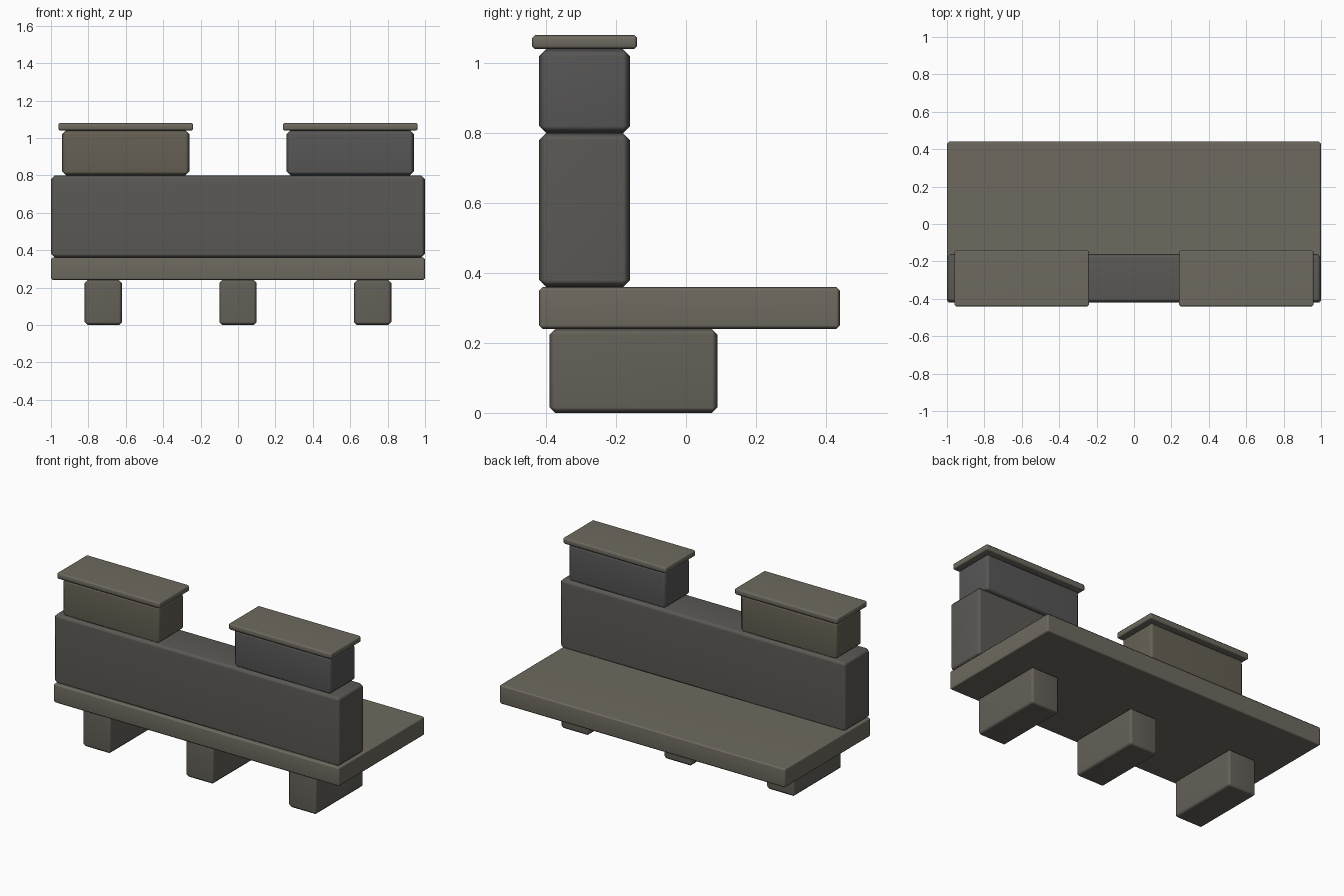
import bpy

if "Cube" in bpy.data.objects:
    bpy.data.objects.remove(bpy.data.objects["Cube"])


def paint(name, color):
    mat = bpy.data.materials.new(name)
    mat.diffuse_color = (*color, 1)
    mat.use_nodes = True
    mat.node_tree.nodes["Principled BSDF"].inputs["Base Color"].default_value = mat.diffuse_color
    return mat


STONE = paint("warm_stone", (0.155, 0.143, 0.115))
DARK = paint("dark_stone", (0.105, 0.099, 0.089))
FOOT = paint("foot_stone", (0.128, 0.117, 0.099))
BROWN = paint("brown_stone", (0.130, 0.117, 0.088))
SLATE = paint("slate", (0.096, 0.093, 0.092))


def block(name, x, y, z, bevel, mat):
    """Chamfered box spanning the given (min, max) ranges."""
    spans = (x, y, z)
    bpy.ops.mesh.primitive_cube_add(size=1, location=[(a + b) / 2 for a, b in spans])
    ob = bpy.context.object
    ob.name = name
    ob.scale = [b - a for a, b in spans]
    bpy.ops.object.transform_apply(location=False, rotation=False, scale=True)
    ob.data.materials.append(mat)
    bpy.ops.object.shade_smooth()
    mod = ob.modifiers.new("edge_chamfer", "BEVEL")
    mod.width = bevel
    mod.segments = 1
    # Keep the broad faces shading flat
    ob.modifiers.new("flat_faces", "WEIGHTED_NORMAL")
    return ob


# Seat slab and long backrest
block("seat", (-1, 1), (-0.42, 0.44), (0.24, 0.36), 0.01, STONE)
block("backrest", (-1, 1), (-0.42, -0.16), (0.36, 0.80), 0.02, DARK)

# Three supporting feet
for label, cx in (("left", -0.72), ("middle", 0), ("right", 0.72)):
    block(f"{label}_foot", (cx - 0.1, cx + 0.1), (-0.39, 0.09), (0, 0.24), 0.016, FOOT)

# Pair of upper blocks with overhanging caps
for label, cx, mat in (("left", -0.6, BROWN), ("right", 0.6, SLATE)):
    block(f"{label}_upper_block", (cx - 0.34, cx + 0.34), (-0.42, -0.16), (0.80, 1.04), 0.02, mat)
    block(f"{label}_cap", (cx - 0.36, cx + 0.36), (-0.44, -0.14), (1.04, 1.08), 0.008, STONE)
